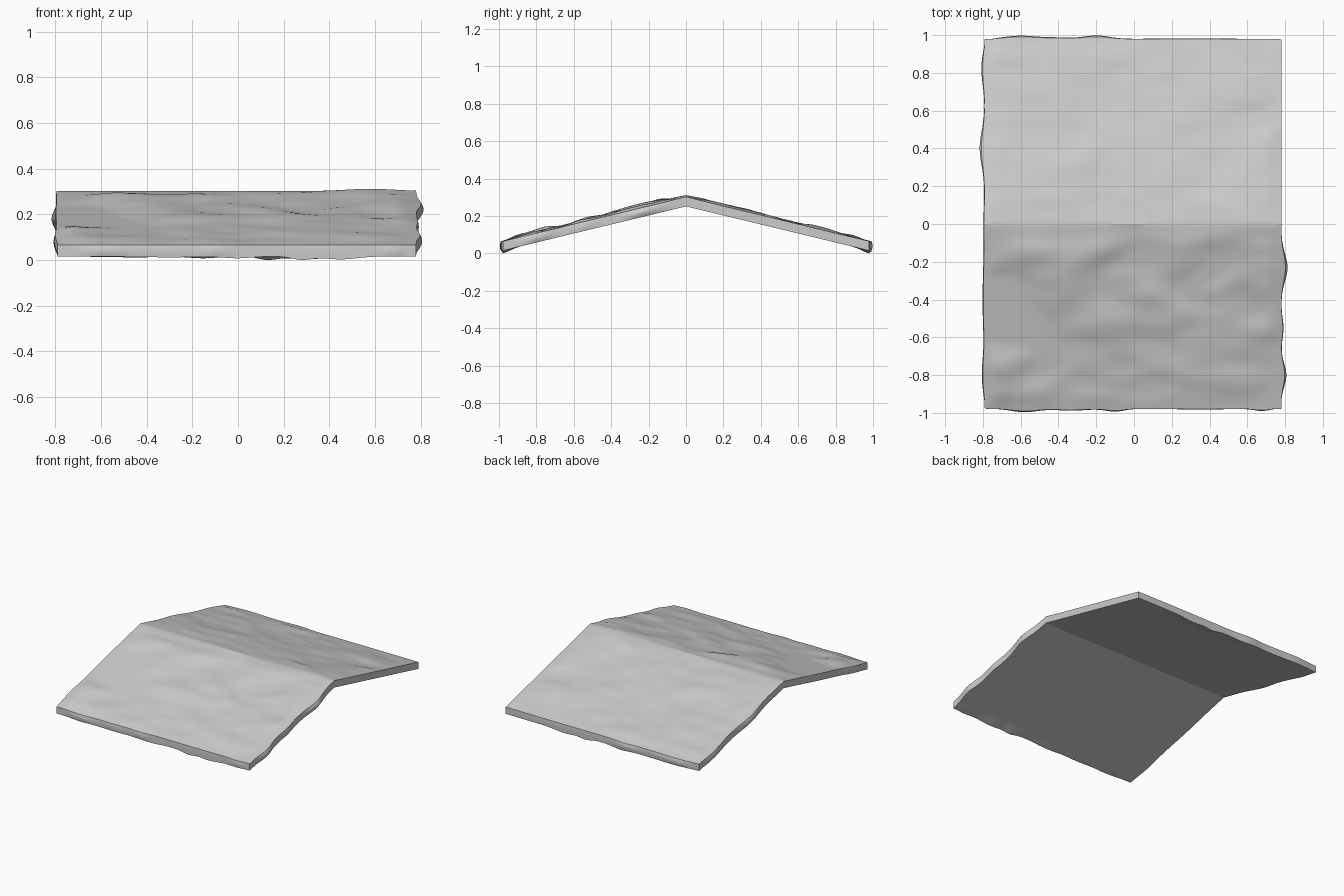
import bpy, bmesh, math
from mathutils import Vector, noise

if "Cube" in bpy.data.objects:
    bpy.data.objects.remove(bpy.data.objects["Cube"])

NX, NY, NT = 64, 80, 4
X0, X1, YE = -0.79, 0.78, 0.978
RIDGE, DROP, THICK = 0.258, 0.236, 0.05


def bumps(v, items):
    """Sum of soft bumps (centre, height, width) along an edge."""
    return sum(h * math.exp(-((v - c) / w) ** 2) for c, h, w in items)


LEFT = [(0.4, 0.027, 0.13), (0.82, 0.018, 0.12), (0, 0.006, 0.15), (-0.4, 0.012, 0.25), (-0.8, 0.015, 0.12)]
RIGHT = [(-0.23, 0.033, 0.1), (-0.55, 0.012, 0.07), (-0.8, 0.027, 0.08)]
BACK = [(-0.6, 0.019, 0.13), (-0.2, 0.019, 0.1), (-0.4, 0.008, 0.1), (0.3, 0.004, 0.4)]
FRONT = [(-0.58, 0.018, 0.1), (-0.1, 0.015, 0.07), (-0.33, 0.01, 0.12), (0.68, 0.012, 0.06), (0.35, 0.004, 0.2)]
SAG = [(0.28, 0.015, 0.06), (0.45, 0.013, 0.1), (0, 0.008, 0.08), (-0.3, 0.004, 0.2)]


def lump(x, y):
    """Height of the lumpy layer on the upper face."""
    n = noise.noise(Vector((x * 2.6 + 3.1, y * 4.5 + 1.7, 0.4)))
    n += 0.5 * noise.noise(Vector((x * 5 + 7.3, y * 9 + 2.2, 1.9)))
    h = max(0.0, 0.009 + 0.021 * n) * (1.0 if y < 0 else 0.75)
    fade = min(1, abs(y) / 0.12) * min(1, (YE - abs(y)) / 0.08)
    fade *= min(1, (x - X0) / 0.06) * min(1, (X1 - x) / 0.06)
    crest = 0.010 * math.exp(-((x - 0.58) / 0.15) ** 2 - (y / 0.1) ** 2)
    return h * fade + crest


def point(i, j, k):
    x = X0 + (X1 - X0) * i / NX
    y = YE * (2 * j / NY - 1)
    t = k / NT
    z = RIDGE - DROP * abs(y) / YE + THICK * t
    if k == NT:
        z += lump(x, y)
    round_t = 0.65 + 0.35 * math.sin(math.pi * t)
    corner = min(1, (x - X0) / 0.08, (X1 - x) / 0.08)
    px, py = x, y
    # worn gable ends
    if i == 0:
        px -= bumps(y, LEFT) * round_t * min(1, (YE - abs(y)) / 0.08)
    if i == NX:
        px += bumps(y, RIGHT) * round_t * min(1, (YE - abs(y)) / 0.08)
    # worn eaves
    if j == NY:
        py += bumps(x, BACK) * round_t * corner
    if j == 0:
        py -= bumps(x, FRONT) * round_t * corner
    if k == 0:
        side = x if y < 0 else x + 0.15
        z -= bumps(side, SAG) * corner * math.exp(-((YE - abs(y)) / 0.05) ** 2)
    return px, py, z


# Roof shell: surface of a bent lattice
bm = bmesh.new()
cache = {}


def vert(i, j, k):
    if (i, j, k) not in cache:
        cache[i, j, k] = bm.verts.new(point(i, j, k))
    return cache[i, j, k]


def sheet(na, nb, where):
    for a in range(na):
        for b in range(nb):
            bm.faces.new([vert(*where(a + p, b + q)) for p, q in ((0, 0), (1, 0), (1, 1), (0, 1))])


for k in (0, NT):
    sheet(NX, NY, lambda a, b: (a, b, k))
for j in (0, NY):
    sheet(NX, NT, lambda a, b: (a, j, b))
for i in (0, NX):
    sheet(NY, NT, lambda a, b: (i, a, b))
bmesh.ops.recalc_face_normals(bm, faces=bm.faces)
low = min(v.co.z for v in bm.verts)
bmesh.ops.translate(bm, verts=bm.verts, vec=(0, 0, -low))

mesh = bpy.data.meshes.new("gable_roof")
bm.to_mesh(mesh)
bm.free()
roof = bpy.data.objects.new("gable_roof", mesh)
bpy.context.collection.objects.link(roof)
bpy.context.view_layer.objects.active = roof
roof.select_set(True)
bpy.ops.object.shade_smooth_by_angle(angle=math.radians(25))
